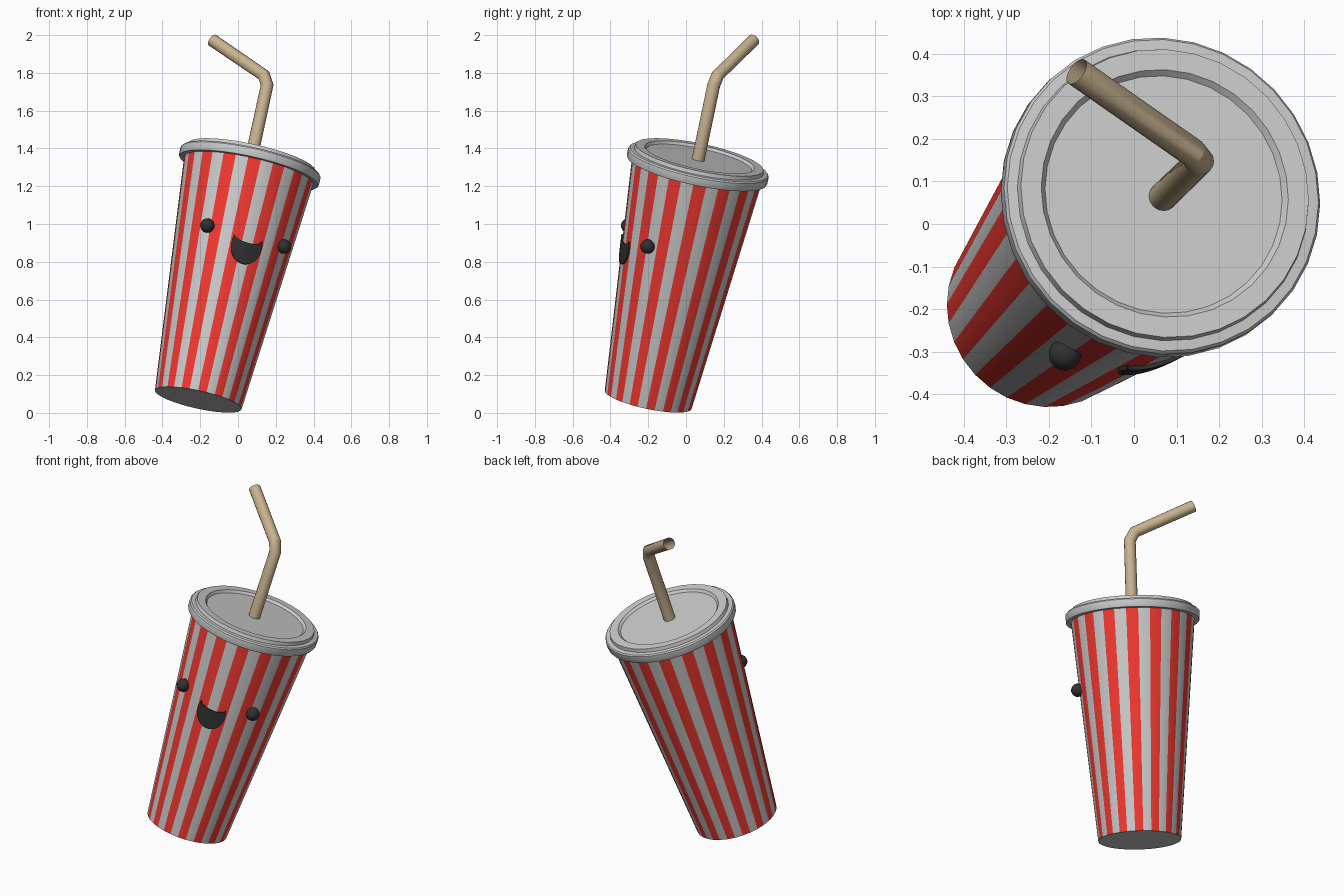
import bpy, bmesh, math
from mathutils import Vector, Matrix

if "Cube" in bpy.data.objects:
    bpy.data.objects.remove(bpy.data.objects["Cube"])

SIDES = 32
STEP = 2 * math.pi / SIDES

# Tilted frame of the cup: right, back and up axes from the base centre
up = Vector((0.275, 0.265, 1.25)).normalized()
right = Vector((0.41, 0.105, -0.105))
right = (right - up * right.dot(up)).normalized()
back = up.cross(right)
TILT = Matrix.Translation((-0.21, -0.2, 0.07)) @ Matrix((right, back, up)).transposed().to_4x4()


def material(name, rgb):
    m = bpy.data.materials.new(name)
    m.diffuse_color = (*rgb, 1)
    m.use_nodes = True
    m.node_tree.nodes["Principled BSDF"].inputs["Base Color"].default_value = m.diffuse_color
    return m


def finish(obj, angle=30):
    bpy.ops.object.select_all(action='DESELECT')
    obj.select_set(True)
    bpy.context.view_layer.objects.active = obj
    bpy.ops.object.shade_smooth_by_angle(angle=math.radians(angle))


def make_object(name, bm, mats=()):
    bmesh.ops.recalc_face_normals(bm, faces=bm.faces)
    me = bpy.data.meshes.new(name)
    bm.to_mesh(me)
    bm.free()
    for m in mats:
        me.materials.append(m)
    obj = bpy.data.objects.new(name, me)
    bpy.context.collection.objects.link(obj)
    obj.matrix_world = TILT
    finish(obj)
    return obj


def around(r, a, h):
    """Point at angle a from the front, on the cup's own axis."""
    return Vector((r * math.sin(a), -r * math.cos(a), h))


def lathe(name, profile, mats=(), striped=False):
    bm = bmesh.new()
    rings = [[bm.verts.new(around(r, (i - 0.5) * STEP, h)) for i in range(SIDES)]
             for r, h in profile]
    for lo, hi in zip(rings, rings[1:]):
        for i in range(SIDES):
            j = (i + 1) % SIDES
            f = bm.faces.new((lo[i], lo[j], hi[j], hi[i]))
            f.material_index = i % 2 if striped else 0
    bm.faces.new(rings[0])
    bm.faces.new(rings[-1])
    return make_object(name, bm, mats)


def cup_radius(h):
    return 0.235 + 0.117 * h / 1.29


white = material("white_paper", (0.8, 0.8, 0.8))
red = material("red_stripe", (0.9, 0.04, 0.03))
black = material("black_face", (0.03, 0.03, 0.03))
tan = material("tan_straw", (0.58, 0.45, 0.28))

# Striped cup: every second side is red
lathe("cup", [(cup_radius(0), 0), (cup_radius(1.29), 1.29)], (white, red), striped=True)

# Lid: flange, raised ring and recessed top
lathe("lid", [(0.345, 1.268), (0.376, 1.268), (0.38, 1.275), (0.38, 1.312), (0.374, 1.32),
              (0.35, 1.322), (0.346, 1.342), (0.297, 1.342), (0.285, 1.328)])

# Eyes
for side, label in ((-1, "left"), (1, "right")):
    bm = bmesh.new()
    bmesh.ops.create_uvsphere(bm, u_segments=24, v_segments=16, radius=0.038)
    bmesh.ops.translate(bm, verts=bm.verts, vec=around(0.326, side * math.radians(41.7), 0.87))
    make_object(label + "_eye", bm, (black,))

# Smiling mouth wrapped on the cup wall: upper and lower curves joined in columns
bm = bmesh.new()
COLS, ROWS = 24, 4
grid = []
for c in range(COLS + 1):
    t = math.pi * c / COLS
    xt, ht = -0.078 * math.cos(t), 0.852 - 0.03 * math.sin(t)
    xb = -0.078 * math.cos(t) - 0.013 * math.cos(t) * math.sin(t) ** 0.5 * 1.5
    hb = 0.852 - 0.144 * math.sin(t) ** 0.85
    col = []
    for k in range(ROWS + 1):
        x = xt + (xb - xt) * k / ROWS
        h = ht + (hb - ht) * k / ROWS
        r = cup_radius(h) + 0.009
        col.append(bm.verts.new(around(r, math.asin(x / r), h)))
    grid.append(col)
for a, b in zip(grid, grid[1:]):
    for k in range(ROWS):
        bm.faces.new((a[k], a[k + 1], b[k + 1], b[k]))
bmesh.ops.remove_doubles(bm, verts=bm.verts, dist=0.0005)
ext = bmesh.ops.extrude_face_region(bm, geom=bm.faces[:], use_keep_orig=True)
for v in (g for g in ext["geom"] if isinstance(g, bmesh.types.BMVert)):
    v.co.x *= 0.95
    v.co.y *= 0.95
make_object("mouth", bm, (black,))

# Bent straw, an open tube
path = [(0.067, 0.063, 1.335), (0.154, 0.147, 1.735), (0.137, 0.168, 1.787), (-0.135, 0.358, 1.973)]
cu = bpy.data.curves.new("straw", 'CURVE')
cu.dimensions = '3D'
cu.bevel_depth = 0.034
cu.bevel_resolution = 6
sp = cu.splines.new('POLY')
sp.points.add(len(path) - 1)
for p, co in zip(sp.points, path):
    p.co = (*co, 1)
cu.materials.append(tan)
straw = bpy.data.objects.new("straw", cu)
bpy.context.collection.objects.link(straw)
bpy.ops.object.select_all(action='DESELECT')
straw.select_set(True)
bpy.context.view_layer.objects.active = straw
bpy.ops.object.convert(target='MESH')
finish(bpy.context.view_layer.objects.active)
